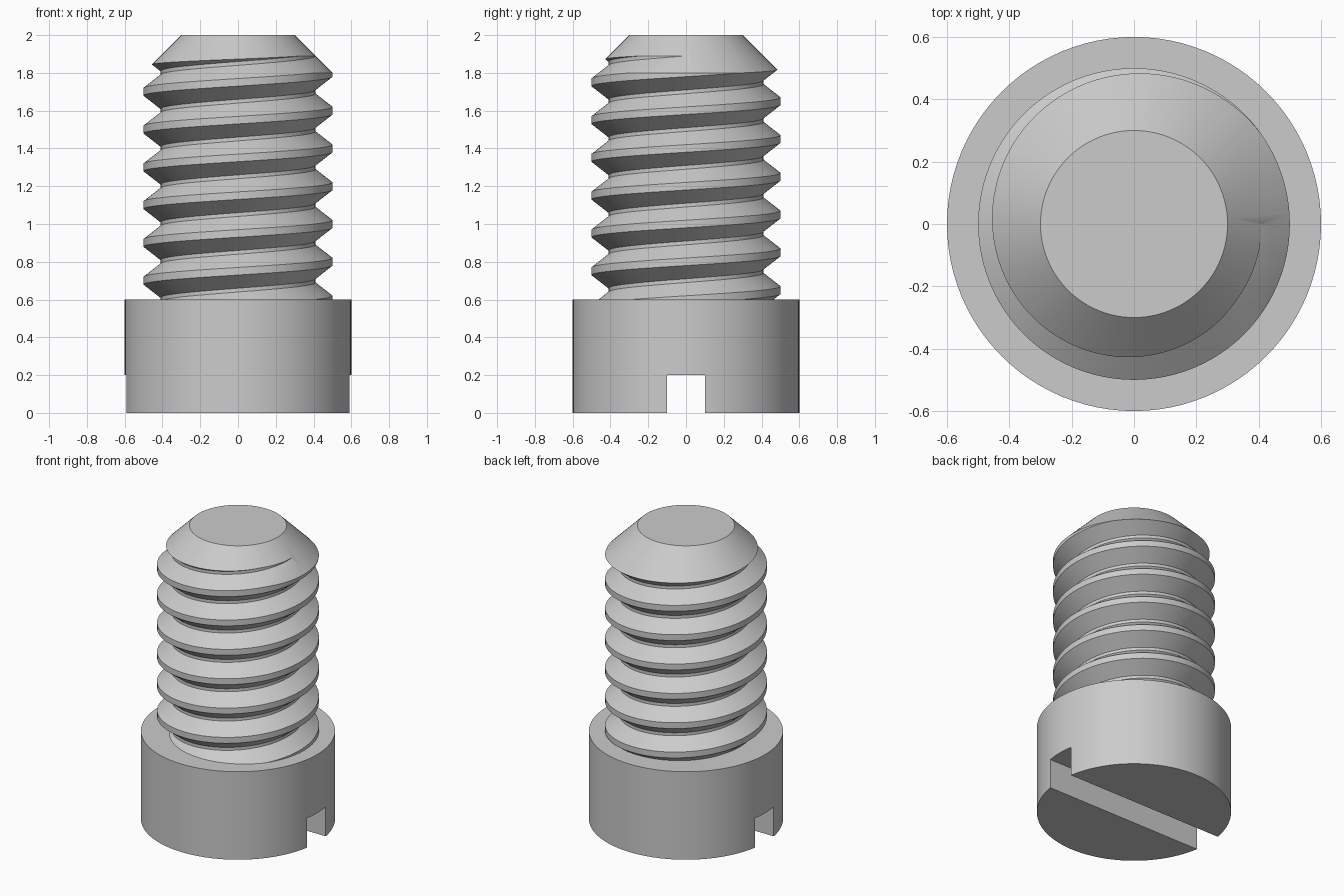
import bpy, bmesh, math

if "Cube" in bpy.data.objects:
    bpy.data.objects.remove(bpy.data.objects["Cube"], do_unlink=True)

SEGMENTS = 96
PITCH, CREST_R, ROOT_R = 0.2, 0.5, 0.41
CREST_HALF, ROOT_HALF = 0.02, 0.01

steel = bpy.data.materials.new("plain grey")
steel.use_nodes = True
grey = (0.6, 0.6, 0.6, 1)
steel.diffuse_color = grey
steel.node_tree.nodes["Principled BSDF"].inputs["Base Color"].default_value = grey


def make_object(name, bm):
    bmesh.ops.recalc_face_normals(bm, faces=bm.faces[:])
    mesh = bpy.data.meshes.new(name)
    bm.to_mesh(mesh)
    bm.free()
    mesh.materials.append(steel)
    obj = bpy.data.objects.new(name, mesh)
    bpy.context.collection.objects.link(obj)
    return obj


def turned(name, profile):
    """Solid of revolution from (radius, height) points, with flat end caps."""
    bm = bmesh.new()
    rings = []
    for r, z in profile:
        rings.append([bm.verts.new((r * math.cos(math.tau * i / SEGMENTS),
                                    r * math.sin(math.tau * i / SEGMENTS), z))
                      for i in range(SEGMENTS)])
    for low, high in zip(rings, rings[1:]):
        for i in range(SEGMENTS):
            j = (i + 1) % SEGMENTS
            bm.faces.new((low[i], low[j], high[j], high[i]))
    bm.faces.new(rings[0])
    bm.faces.new(rings[-1])
    return make_object(name, bm)


def helical_rod(name, z_start, turns):
    """Closed rod with a right-hand trapezoid thread, one helical grid."""
    section = [(CREST_R, -CREST_HALF), (CREST_R, CREST_HALF),
               (ROOT_R, PITCH / 2 - ROOT_HALF), (ROOT_R, PITCH / 2 + ROOT_HALF)]
    n = len(section)
    rows = n * turns
    bm = bmesh.new()
    columns = []
    for i in range(SEGMENTS):
        a = math.tau * i / SEGMENTS
        # the first column is one pitch taller so that the last can join it
        count = rows + (n if i == 0 else 0)
        column = []
        for k in range(count):
            r, dz = section[k % n]
            z = z_start + PITCH * (k // n + i / SEGMENTS) + dz
            column.append(bm.verts.new((r * math.cos(a), r * math.sin(a), z)))
        columns.append(column)
    columns.append(columns[0][n:])
    for left, right in zip(columns, columns[1:]):
        for k in range(rows - 1):
            bm.faces.new((left[k], right[k], right[k + 1], left[k + 1]))
    # fan caps at both stepped ends
    middle = z_start + PITCH * turns / 2
    border = [e for e in bm.edges if e.is_boundary]
    # the step edges at the seam belong to the end loops too
    for below in (True, False):
        tip_z = z_start if below else z_start + PITCH * turns
        tip = bm.verts.new((0, 0, tip_z))
        for e in border:
            if (e.verts[0].co.z < middle) == below:
                bm.faces.new((e.verts[0], e.verts[1], tip))
    return make_object(name, bm)


def cut(obj, cutter, operation):
    mod = obj.modifiers.new(operation.lower(), "BOOLEAN")
    mod.operation = operation
    mod.solver = "EXACT"
    mod.object = cutter
    bpy.context.view_layer.objects.active = obj
    bpy.ops.object.modifier_apply(modifier=mod.name)
    bpy.data.objects.remove(cutter, do_unlink=True)


# Threaded shank, trimmed to length with a 45 degree lead-in chamfer
shank = helical_rod("threaded_shank", 0.2, 11)
envelope = turned("shank_envelope", [(0.7, 0.55), (0.7, 1.6), (0.3, 2.0)])
cut(shank, envelope, "INTERSECT")

# Cylindrical head with a straight driver slot in its end
head = turned("head", [(0.6, 0), (0.6, 0.6)])
bpy.ops.mesh.primitive_cube_add(size=1, location=(0, 0, 0))
slot = bpy.context.object
slot.name = "slot_cutter"
slot.scale = (2, 0.2, 0.4)
slot.hide_render = True
slot.data.materials.append(steel)
cut(head, slot, "DIFFERENCE")

# Smooth round surfaces, crisp machined edges
bpy.ops.object.select_all(action="DESELECT")
for part in (shank, head):
    part.select_set(True)
bpy.context.view_layer.objects.active = head
bpy.ops.object.shade_smooth_by_angle(angle=math.radians(25))
